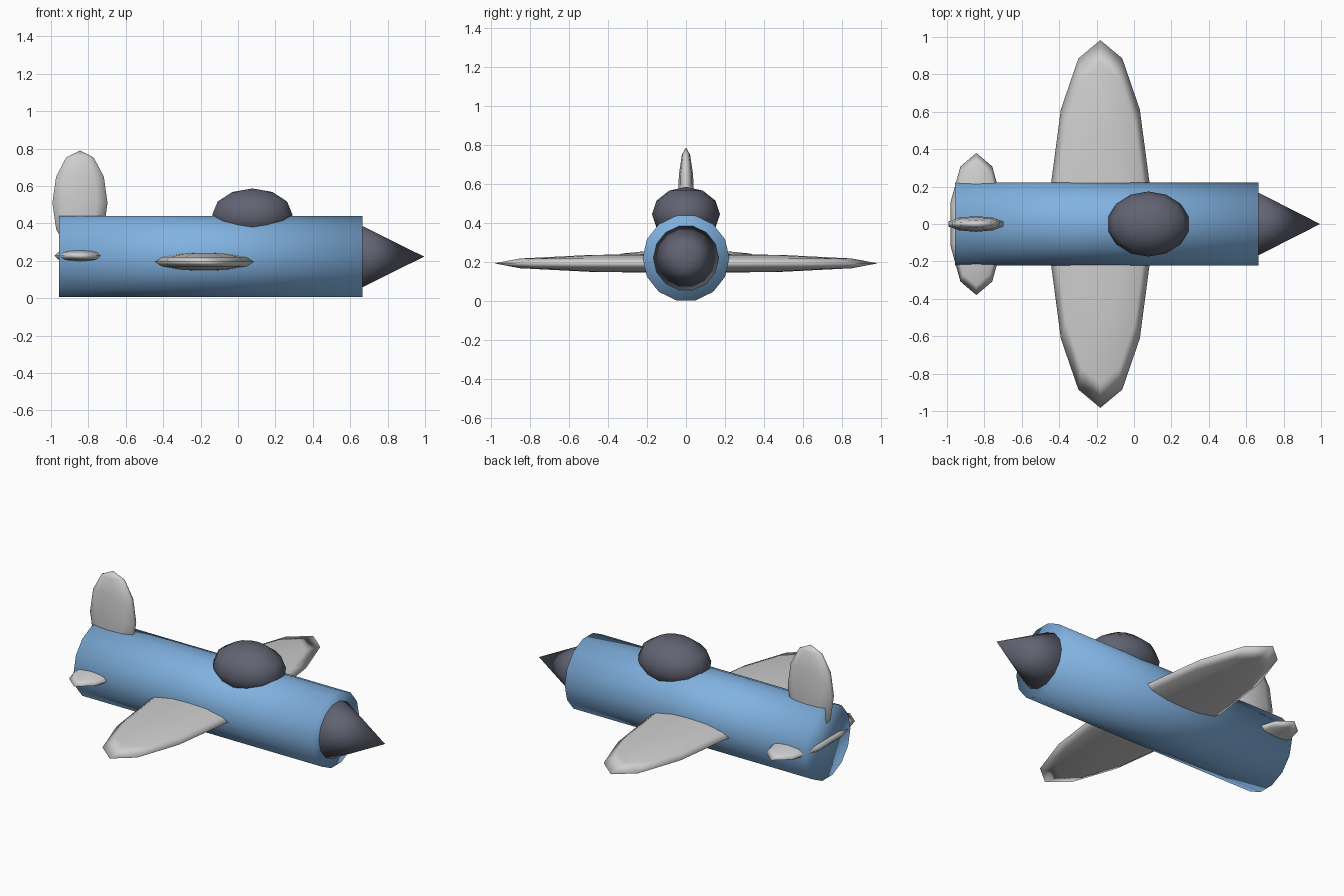
import bpy
from math import pi
from mathutils import Matrix

if "Cube" in bpy.data.objects:
    bpy.data.objects.remove(bpy.data.objects["Cube"], do_unlink=True)


def make_material(name, rgb):
    mat = bpy.data.materials.new(name)
    mat.use_nodes = True
    mat.diffuse_color = (*rgb, 1)
    mat.node_tree.nodes["Principled BSDF"].inputs["Base Color"].default_value = (*rgb, 1)
    return mat


BLUE = make_material("sky blue", (0.22, 0.45, 0.76))
GREY = make_material("light grey", (0.62, 0.62, 0.62))
DARK = make_material("slate grey", (0.12, 0.125, 0.17))
AXIS_Z = 0.2225


def finish(name, mat):
    obj = bpy.context.object
    obj.name = obj.data.name = name
    obj.data.materials.append(mat)
    bpy.ops.object.shade_smooth()
    return obj


def tapered_tube(name, mat, x0, x1, r0, r1):
    """Round part lying along x, with a vertex line at the top."""
    bpy.ops.mesh.primitive_cone_add(vertices=14, radius1=r0, radius2=r1, depth=x1 - x0)
    obj = finish(name, mat)
    obj.data.transform(Matrix.Rotation(pi / 2, 4, "Z") @ Matrix.Rotation(pi / 2, 4, "X"))
    obj.data.transform(Matrix.Rotation(pi / 2, 4, "X"))
    obj.location = ((x0 + x1) / 2, 0, AXIS_Z)
    return obj


def ellipsoid(name, mat, centre, radii, segments=14):
    """Squashed low-poly ball with its poles on z."""
    bpy.ops.mesh.primitive_uv_sphere_add(segments=segments, ring_count=6, radius=1)
    obj = finish(name, mat)
    # a segment vertex sits on x, so the sideways tips are flat
    obj.data.transform(Matrix.Rotation(pi / 2 if segments % 4 == 0 else 0, 4, "Z"))
    obj.data.transform(Matrix.Diagonal((*radii, 1)))
    obj.location = centre
    return obj


# Body and nose
tapered_tube("fuselage", BLUE, -0.957, 0.665, AXIS_Z, AXIS_Z)
tapered_tube("nose_cone", DARK, 0.557, 0.995, AXIS_Z, 0)

# Canopy
ellipsoid("canopy", DARK, (0.077, 0, 0.447), (0.22, 0.174, 0.14))

# Flying surfaces
ellipsoid("wings", GREY, (-0.18, 0, 0.195), (0.27, 0.983, 0.05))
ellipsoid("tailplane", GREY, (-0.843, 0, 0.227), (0.145, 0.38, 0.037), segments=10)
ellipsoid("tail_fin", GREY, (-0.845, 0, 0.51), (0.155, 0.042, 0.28), segments=10)
